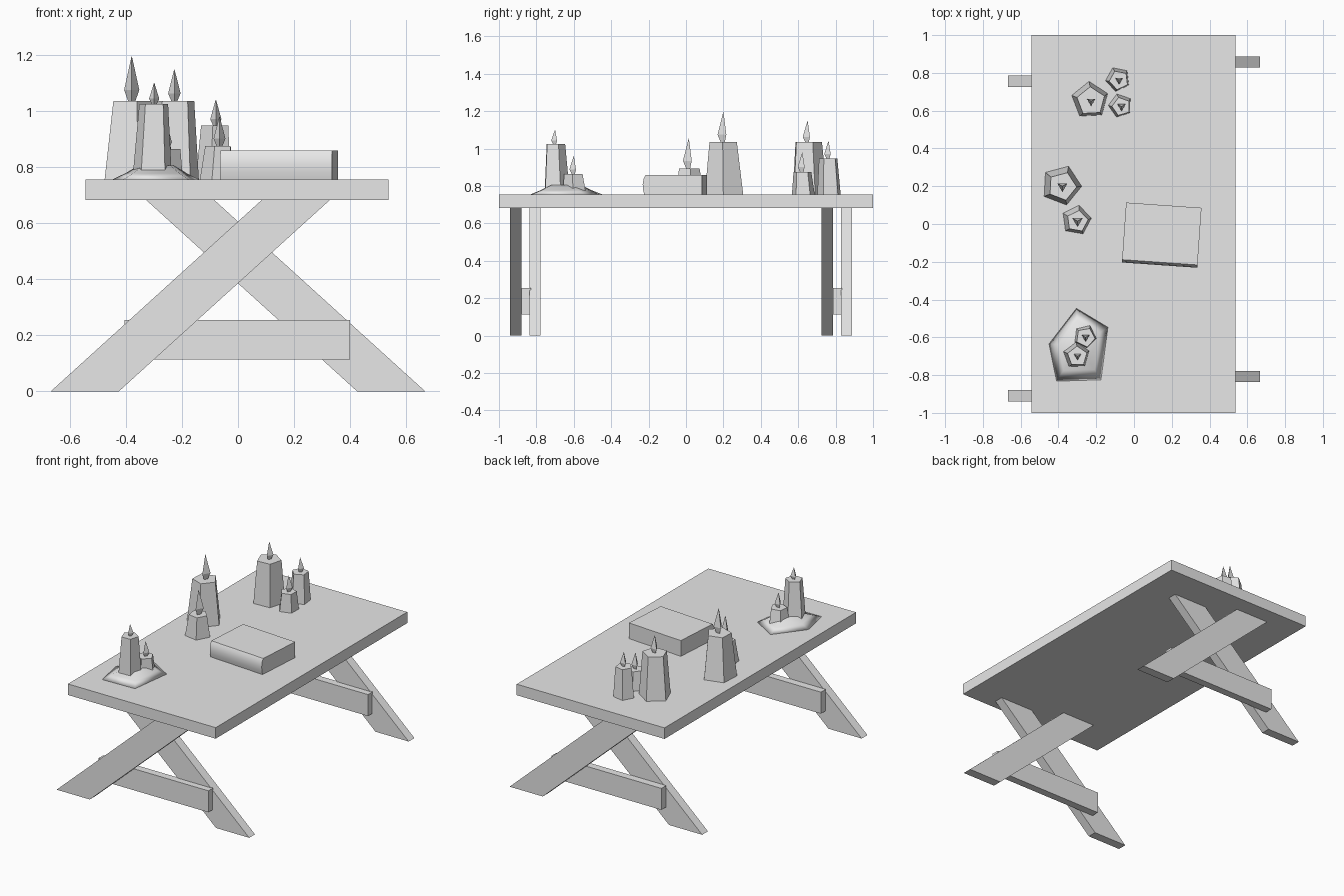
import bpy, bmesh
from math import cos, sin, radians

cube = bpy.data.objects.get("Cube")
if cube:
    bpy.data.objects.remove(cube, do_unlink=True)

grey = bpy.data.materials.new("plain_grey")
grey.use_nodes = True
grey.diffuse_color = (0.8, 0.8, 0.8, 1)
grey.node_tree.nodes["Principled BSDF"].inputs["Base Color"].default_value = (0.8, 0.8, 0.8, 1)


def loft(name, rings, smooth=False):
    """Skin a stack of equal-sized point rings and cap both ends."""
    bm = bmesh.new()
    loops = [[bm.verts.new(p) for p in ring] for ring in rings]
    for a, b in zip(loops, loops[1:]):
        for i in range(len(a)):
            j = (i + 1) % len(a)
            bm.faces.new((a[i], a[j], b[j], b[i]))
    bm.faces.new(loops[0][::-1])
    bm.faces.new(loops[-1])
    bmesh.ops.recalc_face_normals(bm, faces=bm.faces)
    for f in bm.faces:
        f.smooth = smooth
    mesh = bpy.data.meshes.new(name)
    bm.to_mesh(mesh)
    bm.free()
    mesh.materials.append(grey)
    obj = bpy.data.objects.new(name, mesh)
    bpy.context.collection.objects.link(obj)
    return obj


def slab(name, outline, y0, y1):
    """Extrude an outline in x and z along y."""
    return loft(name, [[(x, y, z) for x, z in outline] for y in (y0, y1)])


def rect(x0, x1, z0, z1):
    return [(x0, z0), (x1, z0), (x1, z1), (x0, z1)]


def ring(x, y, z, r, n, turn):
    return [(x + r * cos(radians(turn + 360 * i / n)),
             y + r * sin(radians(turn + 360 * i / n)), z) for i in range(n)]


TOP = 0.755

# Table top
slab("table_top", rect(-0.543, 0.537, 0.682, TOP), -1, 1)

# Crossed legs with a brace sandwiched between them
leg = [(-0.668, 0), (-0.425, 0), (0.327, 0.682), (0.084, 0.682)]
for end, y in (("front", -0.94), ("back", 0.725)):
    slab(end + "_leg_outer", leg, y, y + 0.06)
    slab(end + "_leg_inner", [(-x, z) for x, z in leg], y + 0.103, y + 0.163)
    slab(end + "_brace", rect(-0.405, 0.4, 0.113, 0.255), y + 0.06, y + 0.11)


# Candles: tapered five-sided bodies, each with a three-sided flame
def candle(name, x, y, r_base, r_top, z0, z1, tip, turn):
    loft(name, [ring(x, y, z0, r_base, 5, turn),
                ring(x + 0.005, y - 0.005, z1, r_top, 5, turn)])
    h = tip - z1
    fx, fy, r = x + 0.006, y - 0.005, 0.012 + 0.12 * h
    loft(name + "_flame", [ring(fx, fy, z1 - 0.002, r * 0.45, 3, 30),
                           ring(fx, fy, z1 + h * 0.25, r, 3, 30),
                           ring(fx, fy, tip, 0.0008, 3, 30)])


candle("tall_middle_candle", -0.385, 0.205, 0.108, 0.077, TOP, 1.035, 1.195, -3)
candle("short_middle_candle", -0.305, 0.02, 0.08, 0.058, TOP, 0.895, 1.055, 8)
candle("tall_back_candle", -0.233, 0.655, 0.1, 0.077, TOP, 1.035, 1.148, 21)
candle("medium_back_candle", -0.085, 0.767, 0.066, 0.052, TOP, 0.948, 1.04, 43)
candle("short_back_candle", -0.072, 0.627, 0.064, 0.05, TOP, 0.875, 0.98, 35)
candle("tall_front_candle", -0.305, -0.695, 0.073, 0.054, 0.77, 1.025, 1.1, 20)
candle("short_front_candle", -0.262, -0.595, 0.065, 0.052, 0.77, 0.865, 0.96, -8)

# Melted wax pool under the front candles
pool = [(-0.305, -0.447), (-0.138, -0.547), (-0.175, -0.825), (-0.41, -0.832), (-0.45, -0.635)]
cx, cy = -0.288, -0.645
loft("wax_pool", [[(cx + (x - cx) * s, cy + (y - cy) * s, z) for x, y in pool]
                  for s, z in ((1, TOP), (0.7, 0.778), (0.42, 0.805))], smooth=True)

# Closed book with a softly rounded spine towards the front
spine = [(0.155, 0), (0.155, 0.104), (-0.148, 0.104), (-0.158, 0.085),
         (-0.163, 0.055), (-0.161, 0.025), (-0.155, 0)]
book = loft("book", [[(x, y, z) for y, z in spine] for x in (-0.2, 0.2)])
book.location = (0.147, -0.055, TOP)
book.rotation_euler.z = radians(-4)
bpy.ops.object.select_all(action="DESELECT")
book.select_set(True)
bpy.context.view_layer.objects.active = book
bpy.ops.object.shade_smooth_by_angle(angle=radians(40))
